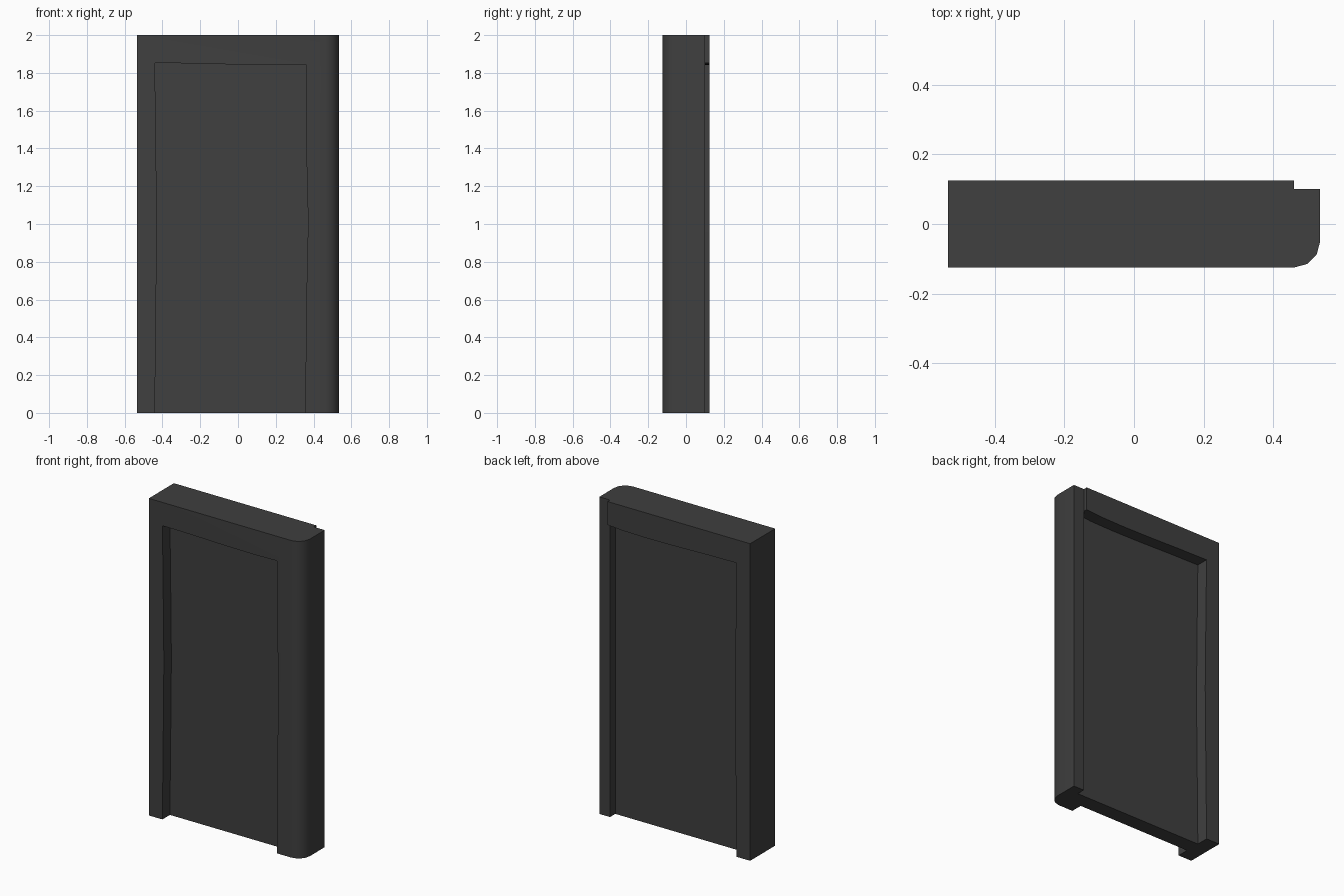
import bpy, bmesh, math

if "Cube" in bpy.data.objects:
    bpy.data.objects.remove(bpy.data.objects["Cube"])


def prism(name, outline, offset):
    """Solid made by sweeping a planar outline along an offset vector."""
    bm = bmesh.new()
    face = bm.faces.new([bm.verts.new(p) for p in outline])
    swept = bmesh.ops.extrude_face_region(bm, geom=[face])["geom"]
    bmesh.ops.translate(bm, vec=offset,
                        verts=[g for g in swept if isinstance(g, bmesh.types.BMVert)])
    bmesh.ops.recalc_face_normals(bm, faces=bm.faces)
    mesh = bpy.data.meshes.new(name)
    bm.to_mesh(mesh)
    bm.free()
    obj = bpy.data.objects.new(name, mesh)
    bpy.context.collection.objects.link(obj)
    return obj


def recess(body, name, side, y, depth):
    """Cut an open-bottomed door recess bounded by slightly uneven edges."""
    outline = [(x, y, z) for x, z in hand_side + lintel + side]
    cutter = prism(name, outline, (0, depth, 0))
    cutter.hide_render = True
    mod = body.modifiers.new(name, 'BOOLEAN')
    mod.operation, mod.solver, mod.object = 'DIFFERENCE', 'EXACT', cutter
    bpy.ops.object.modifier_apply(modifier=name)
    bpy.data.objects.remove(cutter)


# Doorway block: plan with a rounded front corner and a small back rebate
r = 0.075
plan = [(-0.535, 0.125), (-0.535, -0.125)]
plan += [(0.46 + r * math.sin(math.radians(a)), -0.05 - r * math.cos(math.radians(a)))
         for a in (0, 30, 60, 90)]
plan += [(0.535, 0.1), (0.46, 0.1), (0.46, 0.125)]
door = prism("doorway", [(x, y, 0) for x, y in plan], (0, 0, 2))
bpy.context.view_layer.objects.active = door
door.select_set(True)

# Uneven opening edges in x, z
hand_side = [(-0.44, -0.1), (-0.44, 0), (-0.436, 0.4), (-0.432, 0.75),
             (-0.43, 1.0), (-0.433, 1.3), (-0.44, 1.853)]
lintel = [(-0.23, 1.85), (0.0, 1.844), (0.2, 1.842)]
front_side = [(0.36, 1.845), (0.361, 1.4), (0.367, 1.2), (0.371, 1.0),
              (0.365, 0.75), (0.359, 0.4), (0.358, 0), (0.358, -0.1)]
back_side = [(0.36, 1.845), (0.4605, 1.853), (0.4605, -0.1)]

# Recesses leaving the door leaf between them
recess(door, "front_recess", front_side, -0.2, 0.15)
recess(door, "back_recess", back_side, 0.047, 0.2)

# Dark grey finish with the rounded corner smoothed
bpy.ops.object.shade_smooth_by_angle(angle=math.radians(35))
mat = bpy.data.materials.new("dark_grey")
mat.diffuse_color = (0.05, 0.05, 0.05, 1)
mat.use_nodes = True
mat.node_tree.nodes["Principled BSDF"].inputs["Base Color"].default_value = mat.diffuse_color
door.data.materials.clear()
door.data.materials.append(mat)
